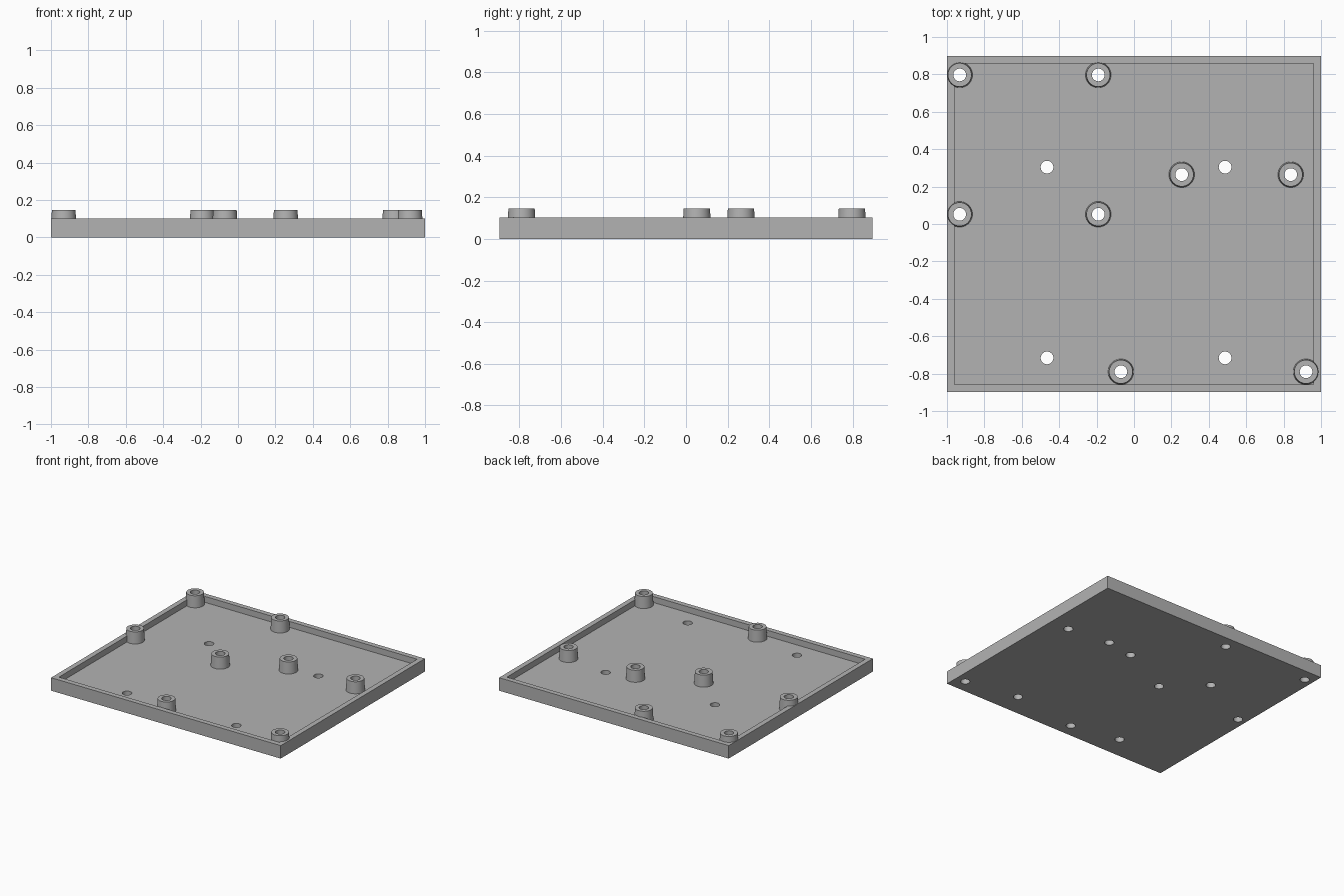
import bpy
import bmesh
from math import cos, sin, tau, radians

if "Cube" in bpy.data.objects:
    bpy.data.objects.remove(bpy.data.objects["Cube"], do_unlink=True)

HALF_X, HALF_Y = 1.0, 0.897
WALL, RIM, FLOOR, TOP = 0.04, 0.102, 0.055, 0.147
HOLE, BOSS_LOW, BOSS_HIGH = 0.034, 0.0685, 0.063
SIDES = 40

STANDOFFS = [(-0.932, 0.797), (-0.191, 0.797), (-0.932, 0.052), (-0.191, 0.052),
             (0.255, 0.264), (0.838, 0.264), (-0.07, -0.79), (0.92, -0.79)]
FLOOR_HOLES = [(x, y) for x in (-0.465, 0.487) for y in (0.304, -0.716)]

grey = bpy.data.materials.new("plain grey")
grey.use_nodes = True
colour = (0.45, 0.45, 0.45, 1)
grey.diffuse_color = colour
grey.node_tree.nodes["Principled BSDF"].inputs["Base Color"].default_value = colour


def make_object(name, bm):
    bmesh.ops.recalc_face_normals(bm, faces=bm.faces)
    mesh = bpy.data.meshes.new(name)
    bm.to_mesh(mesh)
    bm.free()
    mesh.materials.append(grey)
    ob = bpy.data.objects.new(name, mesh)
    bpy.context.collection.objects.link(ob)
    return ob


def select_only(ob):
    bpy.ops.object.select_all(action="DESELECT")
    ob.select_set(True)
    bpy.context.view_layer.objects.active = ob


def loft(bm, loops, closed=False):
    """Bridge rings of equal length with quads; cap the ends unless closed."""
    rings = [[bm.verts.new(p) for p in loop] for loop in loops]
    pairs = list(zip(rings, rings[1:]))
    if closed:
        pairs.append((rings[-1], rings[0]))
    else:
        bm.faces.new(rings[0])
        bm.faces.new(rings[-1])
    for a, b in pairs:
        n = len(a)
        for i in range(n):
            j = (i + 1) % n
            bm.faces.new((a[i], a[j], b[j], b[i]))


def rectangle(inset, z):
    x, y = HALF_X - inset, HALF_Y - inset
    return [(-x, -y, z), (x, -y, z), (x, y, z), (-x, y, z)]


def circle(centre, r, z):
    return [(centre[0] + r * cos(tau * i / SIDES),
             centre[1] + r * sin(tau * i / SIDES), z) for i in range(SIDES)]


# Shallow tray with a raised rim
bm = bmesh.new()
loft(bm, [rectangle(0, 0), rectangle(0, RIM), rectangle(WALL, RIM), rectangle(WALL, FLOOR)])
tray = make_object("tray", bm)

# Screw holes drilled through the tray
bm = bmesh.new()
for spot in STANDOFFS + FLOOR_HOLES:
    loft(bm, [circle(spot, HOLE, -0.1), circle(spot, HOLE, 0.3)])
drill = make_object("hole_cutter", bm)
drill.hide_render = True
cut = tray.modifiers.new("holes", "BOOLEAN")
cut.operation = "DIFFERENCE"
cut.solver = "EXACT"
cut.object = drill
select_only(tray)
bpy.ops.object.modifier_apply(modifier=cut.name)
bpy.data.objects.remove(drill, do_unlink=True)
bpy.ops.object.shade_smooth_by_angle(angle=radians(30))

# Tapered hollow standoffs
for number, spot in enumerate(STANDOFFS, 1):
    bm = bmesh.new()
    loft(bm, [circle(spot, BOSS_LOW, FLOOR), circle(spot, BOSS_HIGH, TOP),
              circle(spot, HOLE, TOP), circle(spot, HOLE, FLOOR)], closed=True)
    standoff = make_object(f"standoff_{number}", bm)
    select_only(standoff)
    bpy.ops.object.shade_smooth_by_angle(angle=radians(30))
